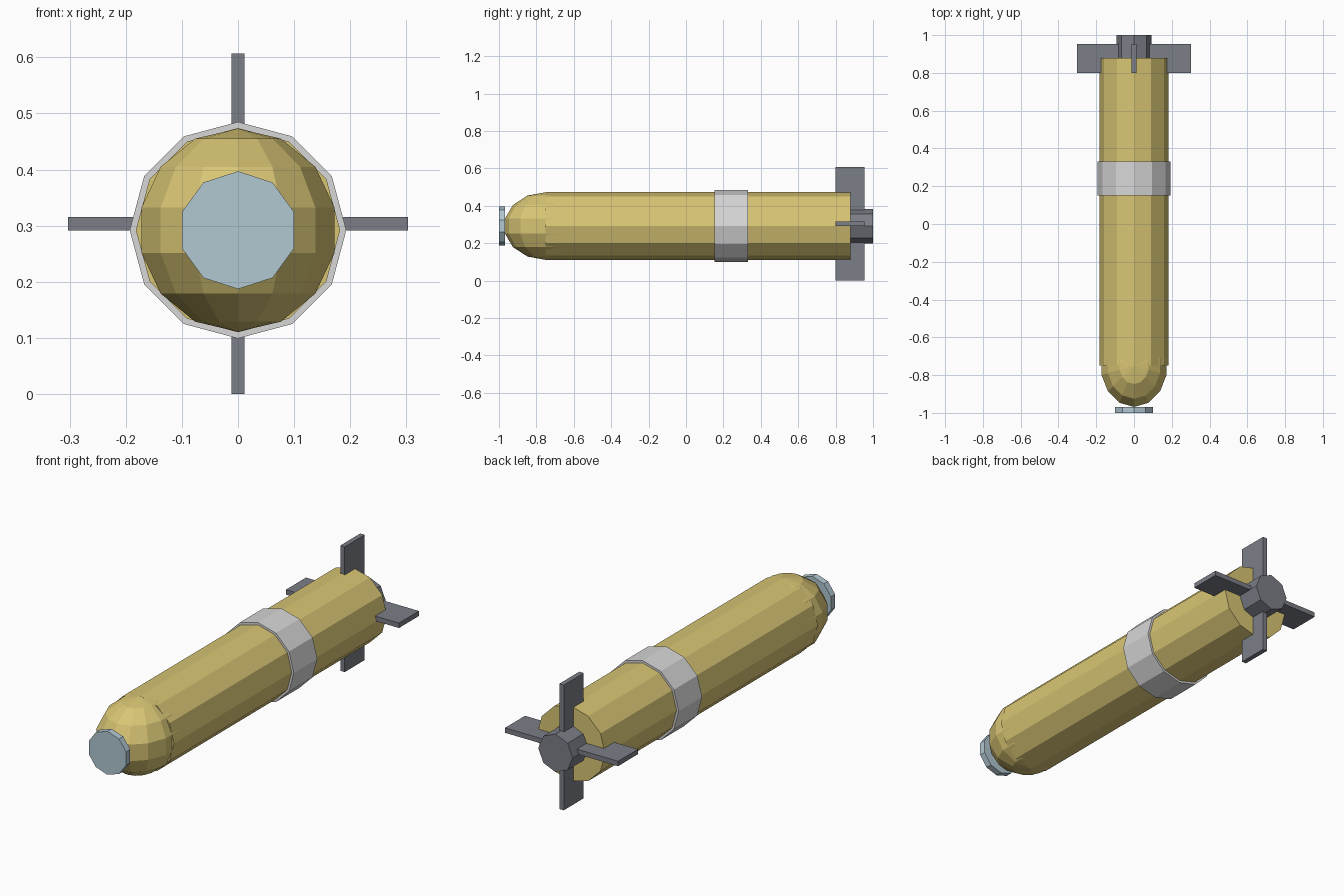
import bpy
from math import pi

old = bpy.data.objects.get("Cube")
if old:
    bpy.data.objects.remove(old, do_unlink=True)

AXIS_Z = 0.292   # height of the long axis
FIN_Z = 0.3035   # height of the fin cross


def material(name, rgb):
    m = bpy.data.materials.new(name)
    m.use_nodes = True
    colour = (*rgb, 1)
    m.diffuse_color = colour
    m.node_tree.nodes["Principled BSDF"].inputs["Base Color"].default_value = colour
    return m


yellow = material("casing yellow", (0.69, 0.56, 0.175))
silver = material("band silver", (0.68, 0.68, 0.68))
grey = material("fin grey", (0.20, 0.21, 0.245))
blue = material("lens pale blue", (0.44, 0.57, 0.64))


def finish(name, mat):
    ob = bpy.context.object
    ob.name = ob.data.name = name
    ob.data.materials.append(mat)
    bpy.ops.object.transform_apply(location=False, rotation=True, scale=True)
    bpy.ops.object.shade_flat()
    return ob


def tube(name, sides, radius, y0, y1, mat):
    """Solid prism along y with one corner pointing straight up."""
    bpy.ops.mesh.primitive_cylinder_add(
        vertices=sides, radius=radius, depth=y1 - y0,
        location=(0, (y0 + y1) / 2, AXIS_Z), rotation=(pi / 2, 0, 0))
    return finish(name, mat)


def plate(name, size, mat):
    bpy.ops.mesh.primitive_cube_add(size=1, location=(0, 0.877, FIN_Z))
    bpy.context.object.scale = size
    return finish(name, mat)


# Long casing, its band, the front lens and the rear nozzle
tube("casing", 12, 0.182, -0.75, 0.88, yellow)
tube("band", 12, 0.193, 0.152, 0.332, silver)
tube("lens", 10, 0.105, -1.0, -0.968, blue)
tube("nozzle", 8, 0.092, 0.86, 1.0, grey)

# Rounded nose: a stretched sphere with upright poles
bpy.ops.mesh.primitive_uv_sphere_add(
    segments=14, ring_count=7, radius=1,
    location=(0, -0.75, AXIS_Z), rotation=(0, 0, pi / 2))
# local x runs along y after the turn, so it takes the stretch
bpy.context.object.scale = (0.224, 0.181, 0.181)
nose = finish("nose", yellow)
# keep a corner of the sphere on the front centre line
front = min(nose.data.vertices, key=lambda v: v.co.y)
if abs(front.co.x) > 0.01:
    for v in nose.data.vertices:
        v.co.x, v.co.y = v.co.y * 0.181 / 0.224, v.co.x * 0.224 / 0.181

# Tail fins: two crossed plates through the casing
plate("upright_fins", (0.024, 0.153, 0.607), grey)
plate("level_fins", (0.606, 0.153, 0.024), grey)
